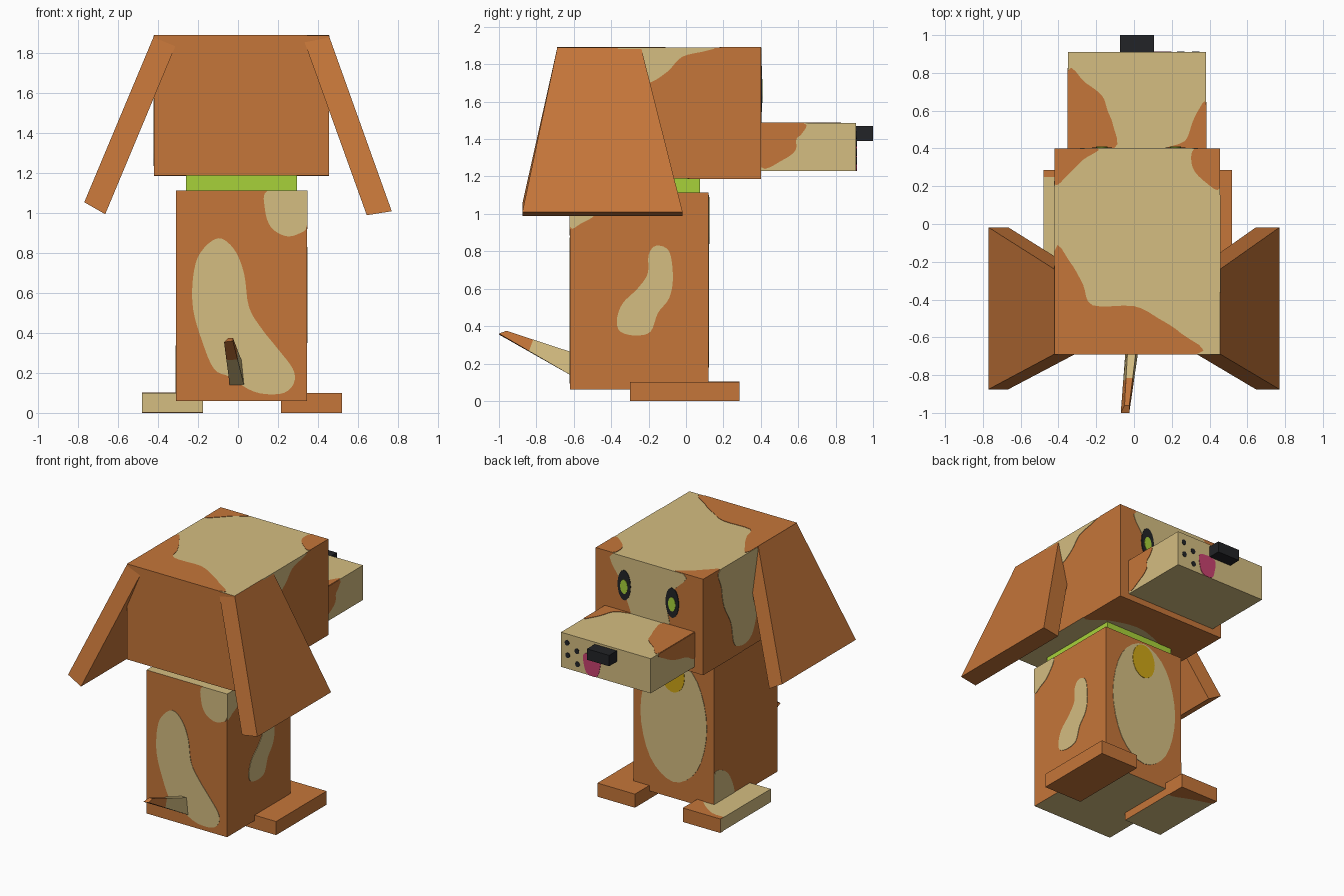
import bpy, bmesh, math
from mathutils import Vector

if "Cube" in bpy.data.objects:
    bpy.data.objects.remove(bpy.data.objects["Cube"])


def material(name, rgb):
    m = bpy.data.materials.new(name)
    m.diffuse_color = (*rgb, 1)
    m.use_nodes = True
    m.node_tree.nodes["Principled BSDF"].inputs["Base Color"].default_value = m.diffuse_color
    return m


BROWN = material("fur brown", (0.56, 0.18, 0.041))
TAN = material("fur tan", (0.66, 0.51, 0.22))
GREEN = material("collar green", (0.39, 0.64, 0.042))
BLACK = material("black", (0.016, 0.017, 0.02))
PINK = material("tongue pink", (0.58, 0.055, 0.16))
GOLD = material("tag gold", (0.62, 0.38, 0.008))
AXES = {"x": (0, 1, 2), "y": (1, 0, 2), "z": (2, 0, 1)}   # normal axis, then plane axes


def finish(name, bm, mats):
    bmesh.ops.recalc_face_normals(bm, faces=bm.faces)
    me = bpy.data.meshes.new(name)
    bm.to_mesh(me)
    bm.free()
    for m in mats:
        me.materials.append(m)
    ob = bpy.data.objects.new(name, me)
    bpy.context.collection.objects.link(ob)
    return ob


def box(name, lo, hi, mat, other=None, sides=()):
    """Block whose listed sides take the second colour."""
    bm = bmesh.new()
    bmesh.ops.create_cube(bm, size=1)
    for v in bm.verts:
        v.co = Vector([lo[i] if v.co[i] < 0 else hi[i] for i in range(3)])
    bm.normal_update()
    for f in bm.faces:
        for s in sides:
            n = f.normal[AXES[s[1]][0]]
            if (n > 0.5 and s[0] == "+") or (n < -0.5 and s[0] == "-"):
                f.material_index = 1
    finish(name, bm, [mat] + ([other] if other else []))
    return lo, hi


def rings(name, loops, mats, colours=None):
    """Skin a row of four-cornered loops and cap the ends."""
    bm = bmesh.new()
    vs = [[bm.verts.new(p) for p in lp] for lp in loops]
    for k in range(len(vs) - 1):
        for i in range(4):
            j = (i + 1) % 4
            f = bm.faces.new((vs[k][i], vs[k][j], vs[k + 1][j], vs[k + 1][i]))
            f.material_index = colours[k] if colours else 0
    bm.faces.new(vs[0])
    bm.faces.new(vs[-1]).material_index = colours[-1] if colours else 0
    finish(name, bm, mats)


def patch(name, block, side, mat, pts, level=1):
    """Thin rounded plate on one side of a block, clipped to that side."""
    lo, hi = block
    a, u, w = AXES[side[1]]
    n, out = len(pts), []
    for i in range(n):                                    # smooth closed outline
        p = [Vector(pts[(i + k) % n]) for k in (-1, 0, 1, 2)]
        for s in range(4):
            t = s / 4
            q = 0.5 * (2 * p[1] + (p[2] - p[0]) * t
                       + (2 * p[0] - 5 * p[1] + 4 * p[2] - p[3]) * t * t
                       + (3 * p[1] - p[0] - 3 * p[2] + p[3]) * t ** 3)
            q = Vector((min(max(q.x, lo[u]), hi[u]), min(max(q.y, lo[w]), hi[w])))
            if not out or (q - out[-1]).length > 0.002:
                out.append(q)
    if (out[0] - out[-1]).length < 0.002:
        out.pop()
    sign = 1 if side[0] == "+" else -1
    base = hi[a] if sign > 0 else lo[a]
    bm = bmesh.new()
    layers = []
    for h in (-0.001, 0.003 * level):
        layer = []
        for q in out:
            co = [0, 0, 0]
            co[a], co[u], co[w] = base + sign * h, q.x, q.y
            layer.append(bm.verts.new(co))
        layers.append(layer)
        bm.faces.new(layer)
    for i in range(len(out)):
        j = (i + 1) % len(out)
        bm.faces.new((layers[0][i], layers[0][j], layers[1][j], layers[1][i]))
    finish(name, bm, [mat])


def oval(cx, cy, rx, ry):
    return [(cx + rx * math.cos(k * math.pi / 4), cy + ry * math.sin(k * math.pi / 4))
            for k in range(8)]


# Body with fur patches, belly and tag
body = box("body", (-0.31, -0.62, 0.06), (0.345, 0.12, 1.115), BROWN, TAN, ("+z", "-z"))
patch("back_patch", body, "-y", TAN, [
    (-0.1, 0.875), (-0.19, 0.8), (-0.225, 0.68), (-0.225, 0.52), (-0.18, 0.36), (-0.12, 0.22),
    (-0.04, 0.18), (0.05, 0.12), (0.13, 0.095), (0.23, 0.1), (0.28, 0.15), (0.275, 0.22),
    (0.2, 0.32), (0.12, 0.42), (0.055, 0.53), (0.03, 0.7), (-0.02, 0.82)])
patch("shoulder_patch", body, "-y", TAN, [
    (0.15, 1.115), (0.135, 1.02), (0.165, 0.93), (0.24, 0.885), (0.31, 0.9),
    (0.345, 0.94), (0.345, 1.115)])
patch("shoulder_side_patch", body, "+x", TAN, [
    (-0.62, 0.93), (-0.56, 0.95), (-0.48, 1.0), (-0.42, 1.115), (-0.62, 1.115)])
patch("flank_patch", body, "+x", TAN, [
    (-0.16, 0.83), (-0.2, 0.78), (-0.205, 0.68), (-0.26, 0.6), (-0.34, 0.52), (-0.37, 0.43),
    (-0.35, 0.37), (-0.27, 0.35), (-0.19, 0.37), (-0.15, 0.47), (-0.09, 0.55),
    (-0.07, 0.66), (-0.09, 0.8)])
patch("hip_patch", body, "-x", TAN, [
    (0.12, 0.06), (0.12, 0.31), (0.03, 0.32), (-0.07, 0.23), (-0.11, 0.06)])
patch("belly", body, "+y", TAN, oval(0.015, 0.64, 0.27, 0.46))
patch("tag", body, "+y", GOLD, oval(0.02, 0.965, 0.095, 0.125), 2)

# Collar
box("collar", (-0.26, -0.55, 1.1), (0.295, 0.075, 1.2), GREEN)

# Head with patches
head = box("head", (-0.42, -0.69, 1.19), (0.455, 0.40, 1.89), BROWN, TAN, ("+z", "-z"))
patch("crown_patch", head, "+z", BROWN, [
    (-0.42, -0.14), (-0.34, -0.2), (-0.27, -0.32), (-0.22, -0.43), (0, -0.435), (0.13, -0.5),
    (0.25, -0.58), (0.33, -0.69), (-0.42, -0.69)])
patch("brow_patch_left", head, "+z", BROWN, [
    (-0.42, 0.21), (-0.35, 0.26), (-0.27, 0.34), (-0.19, 0.40), (-0.42, 0.40)])
patch("brow_patch_right", head, "+z", BROWN, [
    (0.32, 0.40), (0.31, 0.3), (0.38, 0.22), (0.455, 0.19), (0.455, 0.40)])
patch("cheek_patch_right", head, "+x", TAN, [
    (0.12, 1.89), (0.1, 1.87), (-0.02, 1.84), (-0.1, 1.76), (-0.2, 1.7), (-0.32, 1.7),
    (-0.36, 1.89)])
patch("cheek_patch_left", head, "-x", TAN, [
    (0.2, 1.89), (0.19, 1.75), (0.16, 1.6), (0.08, 1.45), (0.05, 1.3), (0, 1.25),
    (-0.1, 1.24), (-0.18, 1.3), (-0.24, 1.5), (-0.25, 1.7), (-0.22, 1.89)])
patch("face_patch", head, "+y", TAN, [
    (0.31, 1.89), (0.25, 1.7), (0.17, 1.5), (0.15, 1.4), (-0.14, 1.4), (-0.12, 1.65),
    (-0.18, 1.75), (-0.26, 1.89)])
patch("chin_patch", head, "-z", BROWN, [
    (0.455, 0.02), (0.3, 0.1), (0.1, 0.15), (-0.1, 0.1), (-0.42, -0.05), (-0.42, 0.4),
    (0.455, 0.4)])

# Eyes
for label, x, z in (("right", 0.22, 1.68), ("left", -0.17, 1.655)):
    patch(label + "_eye", head, "+y", BLACK, oval(x, z, 0.053, 0.11), 2)
    patch(label + "_iris", head, "+y", GREEN, oval(x, z - 0.01, 0.03, 0.052), 3)

# Snout, nose, tongue and freckles
snout = box("snout", (-0.35, 0.38, 1.23), (0.38, 0.91, 1.485), TAN)
patch("snout_top_left", snout, "+z", BROWN, [
    (-0.35, 0.81), (-0.26, 0.75), (-0.17, 0.68), (-0.14, 0.6), (-0.11, 0.52), (-0.105, 0.4),
    (-0.35, 0.4)])
patch("snout_top_right", snout, "+z", BROWN, [
    (0.38, 0.64), (0.34, 0.6), (0.31, 0.54), (0.27, 0.44), (0.17, 0.4), (0.38, 0.4)])
patch("snout_side_right", snout, "+x", BROWN, [
    (0.4, 1.485), (0.63, 1.485), (0.62, 1.43), (0.59, 1.4), (0.585, 1.34), (0.52, 1.29),
    (0.4, 1.25)])
patch("snout_side_left", snout, "-x", BROWN, [
    (0.4, 1.485), (0.81, 1.485), (0.74, 1.42), (0.63, 1.37), (0.5, 1.34), (0.4, 1.3)])
patch("tongue", snout, "+y", PINK, [
    (0.065, 1.38), (0.19, 1.38), (0.19, 1.29), (0.16, 1.235), (0.09, 1.235), (0.065, 1.29)])
for i, (x, z) in enumerate([(0.33, 1.42), (0.325, 1.33), (0.25, 1.38), (0.245, 1.285)]):
    patch(f"freckle_{i}", snout, "+y", BLACK, oval(x, z, 0.018, 0.02))
box("nose", (-0.075, 0.9, 1.39), (0.105, 1.0, 1.47), BLACK)


# Ears: slabs hanging outwards and widening downwards
def ear(name, outer_top, outer_low, inner_low, inner_top):
    def loop(o, i, y0, y1):
        return [(o[0], y0, o[1]), (o[0], y1, o[1]), (i[0], y1, i[1]), (i[0], y0, i[1])]
    rings(name, [loop(outer_top, inner_top, -0.688, -0.24),
                 loop(outer_low, inner_low, -0.875, -0.018)], [BROWN])


ear("left_ear", (-0.42, 1.89), (-0.77, 1.055), (-0.665, 0.995), (-0.31, 1.845))
ear("right_ear", (0.455, 1.89), (0.77, 1.01), (0.645, 0.99), (0.33, 1.865))

# Feet
box("right_foot", (0.215, -0.30, 0), (0.52, 0.287, 0.10), BROWN)
left_foot = box("left_foot", (-0.48, -0.30, 0.003), (-0.175, 0.287, 0.10), TAN, BROWN,
                ("+y", "+x"))
patch("toe_top", left_foot, "+z", BROWN, [
    (-0.48, 0.25), (-0.38, 0.24), (-0.25, 0.15), (-0.175, 0.05), (-0.175, 0.287),
    (-0.48, 0.287)])
patch("toe_bottom", left_foot, "-z", BROWN, [
    (-0.48, 0.25), (-0.33, 0.2), (-0.175, 0.15), (-0.175, 0.287), (-0.48, 0.287)])


# Tail: tapered, with a brown tip
root = [(-0.04, -0.60, 0.128), (0.033, -0.60, 0.128), (0.02, -0.60, 0.257), (-0.03, -0.60, 0.257)]
tip = [(-0.07, -1.0, 0.355), (-0.025, -1.0, 0.36), (-0.025, -0.96, 0.375), (-0.05, -0.96, 0.375)]
mid = [tuple(Vector(a).lerp(Vector(b), 0.6)) for a, b in zip(root, tip)]
rings("tail", [root, mid, tip], [TAN, BROWN], [0, 1])
